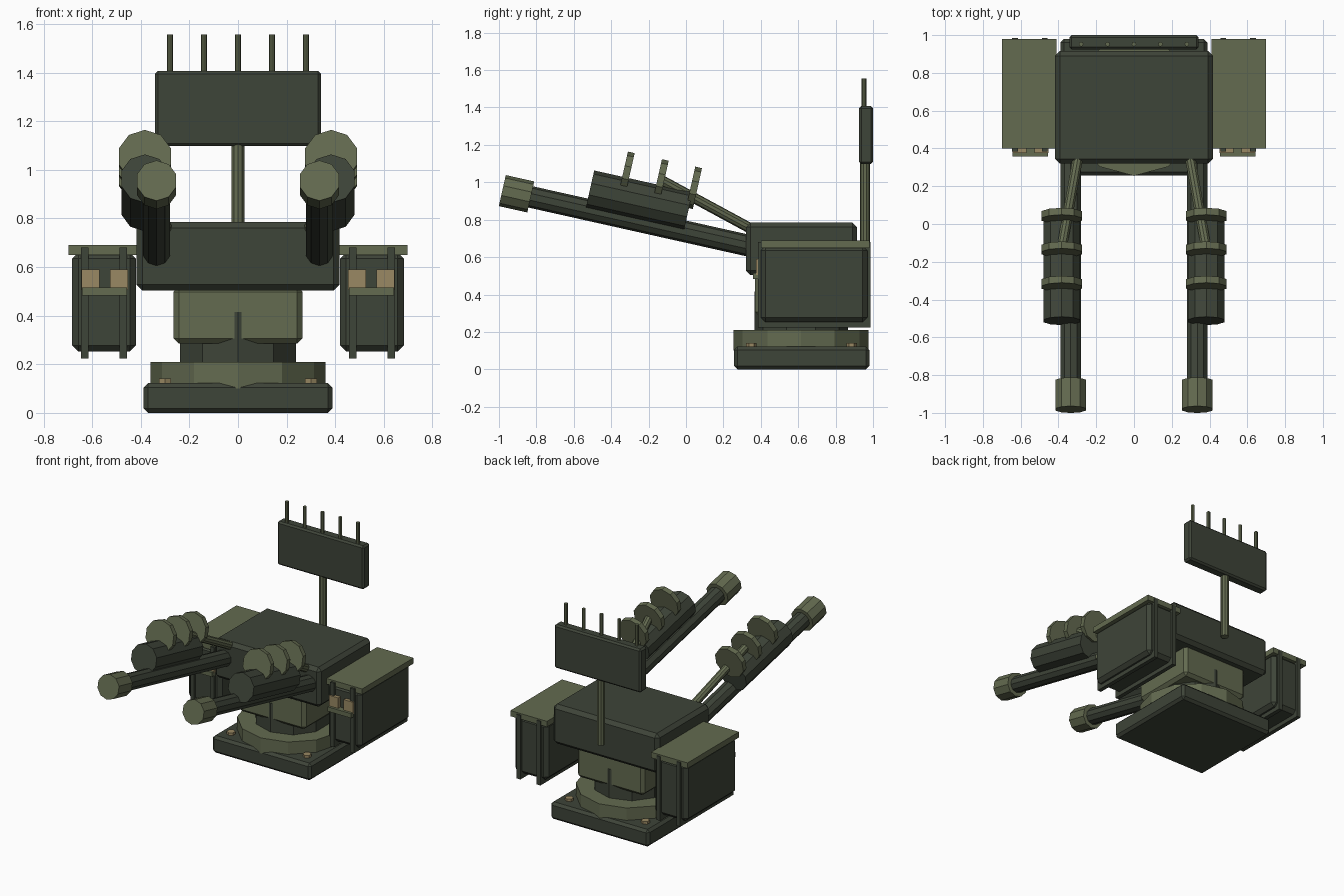
import bpy, math
from mathutils import Vector

if "Cube" in bpy.data.objects:
    bpy.data.objects.remove(bpy.data.objects["Cube"])


def material(name, rgb):
    m = bpy.data.materials.new(name)
    m.diffuse_color = (*rgb, 1)
    m.use_nodes = True
    m.node_tree.nodes["Principled BSDF"].inputs["Base Color"].default_value = m.diffuse_color
    return m


DARK = material("dark_green", (0.048, 0.058, 0.040))
OLIVE = material("olive_green", (0.125, 0.145, 0.080))
TAN = material("tan", (0.32, 0.25, 0.125))


def box(name, x, y, z, mat, bevel=0):
    """Box from (min, max) ranges, with an optional chamfer."""
    bpy.ops.mesh.primitive_cube_add(size=1, location=[(a + b) / 2 for a, b in (x, y, z)])
    ob = bpy.context.object
    ob.name = name
    ob.scale = [b - a for a, b in (x, y, z)]
    bpy.ops.object.transform_apply(location=False, rotation=False, scale=True)
    ob.data.materials.append(mat)
    if bevel:
        mod = ob.modifiers.new("chamfer", "BEVEL")
        mod.width, mod.segments = bevel, 1
    return ob


def rod(name, a, b, radius, mat, sides=10):
    """Flat-sided cylinder between two points, one corner pointing up."""
    a, b = Vector(a), Vector(b)
    bpy.ops.mesh.primitive_cylinder_add(vertices=sides, radius=radius, depth=(b - a).length)
    ob = bpy.context.object
    ob.name = name
    ob.location = (a + b) / 2
    ob.rotation_euler = (b - a).to_track_quat('Z', 'Y').to_euler()
    ob.data.materials.append(mat)
    return ob


CY = 0.615  # turning axis of the mount

# Base, turntable and pedestal
box("base_plate", (-0.388, 0.388), (0.257, 0.98), (0, 0.122), DARK, 0.018)
rod("turntable_ring", (0, CY, 0.1), (0, CY, 0.21), 0.36, OLIVE, 12)
rod("neck", (0, CY, 0.2), (0, CY, 0.415), 0.25, DARK)
box("pedestal", (-0.265, 0.265), (0.37, 0.86), (0.285, 0.52), OLIVE, 0.022)
for sx in (-1, 1):
    for y in (0.35, 0.885):
        rod("base_bolt", (sx * 0.3, y, 0.11), (sx * 0.3, y, 0.141), 0.028, TAN, 6)

# Main housing
box("housing", (-0.418, 0.418), (0.32, 0.915), (0.503, 0.785), DARK, 0.025)

# Mast with radar panel and antennas
rod("mast", (0, 0.957, 0.63), (0, 0.957, 1.15), 0.028, OLIVE)
box("radar_panel", (-0.342, 0.342), (0.925, 1.0), (1.097, 1.407), DARK, 0.012)
for i in range(-2, 3):
    rod("antenna", (i * 0.14, 0.952, 1.38), (i * 0.14, 0.952, 1.556), 0.0125, OLIVE, 8)

# Gun elevation: points along a tilted line, at height z0 where y = 0
SLOPE = 0.2236


def along(x, y, z0):
    return (x, y, z0 - SLOPE * y)


for sx in (-1, 1):
    # Barrel and muzzle
    bx = sx * 0.335
    rod("barrel", along(bx, 0.42, 0.736), along(bx, -0.90, 0.736), 0.058, DARK)
    rod("muzzle", along(bx, -0.83, 0.736), along(bx, -0.982, 0.736), 0.085, OLIVE)

    # Recoil sleeve with three discs and a support strut
    rx = sx * 0.383
    rod("recoil_sleeve", along(rx, 0.012, 0.849), along(rx, -0.513, 0.849), 0.102, DARK)
    for y in (-0.317, -0.135, 0.043):
        rod("sleeve_disc", along(rx, y + 0.018, 0.98), along(rx, y - 0.018, 0.98), 0.112, OLIVE)
    rod("support_strut", (rx, -0.13, 1.01), (sx * 0.295, 0.36, 0.745), 0.028, OLIVE)

    # Ammunition box, lid and straps
    def side(a, b):
        return tuple(sorted((sx * a, sx * b)))

    box("ammo_box", side(0.42, 0.682), (0.40, 0.97), (0.253, 0.66), DARK, 0.025)
    box("ammo_lid", side(0.41, 0.698), (0.40, 0.98), (0.65, 0.69), OLIVE)
    for x in (0.457, 0.615):
        box("ammo_strap", side(x, x + 0.03), (0.385, 0.986), (0.223, 0.68), DARK)

    # Feed tray and cartridges
    box("feed_tray", side(0.456, 0.642), (0.357, 0.41), (0.483, 0.515), OLIVE)
    for x in (0.453, 0.57):
        box("cartridge_pack", side(x, x + 0.074), (0.375, 0.41), (0.505, 0.59), TAN)
